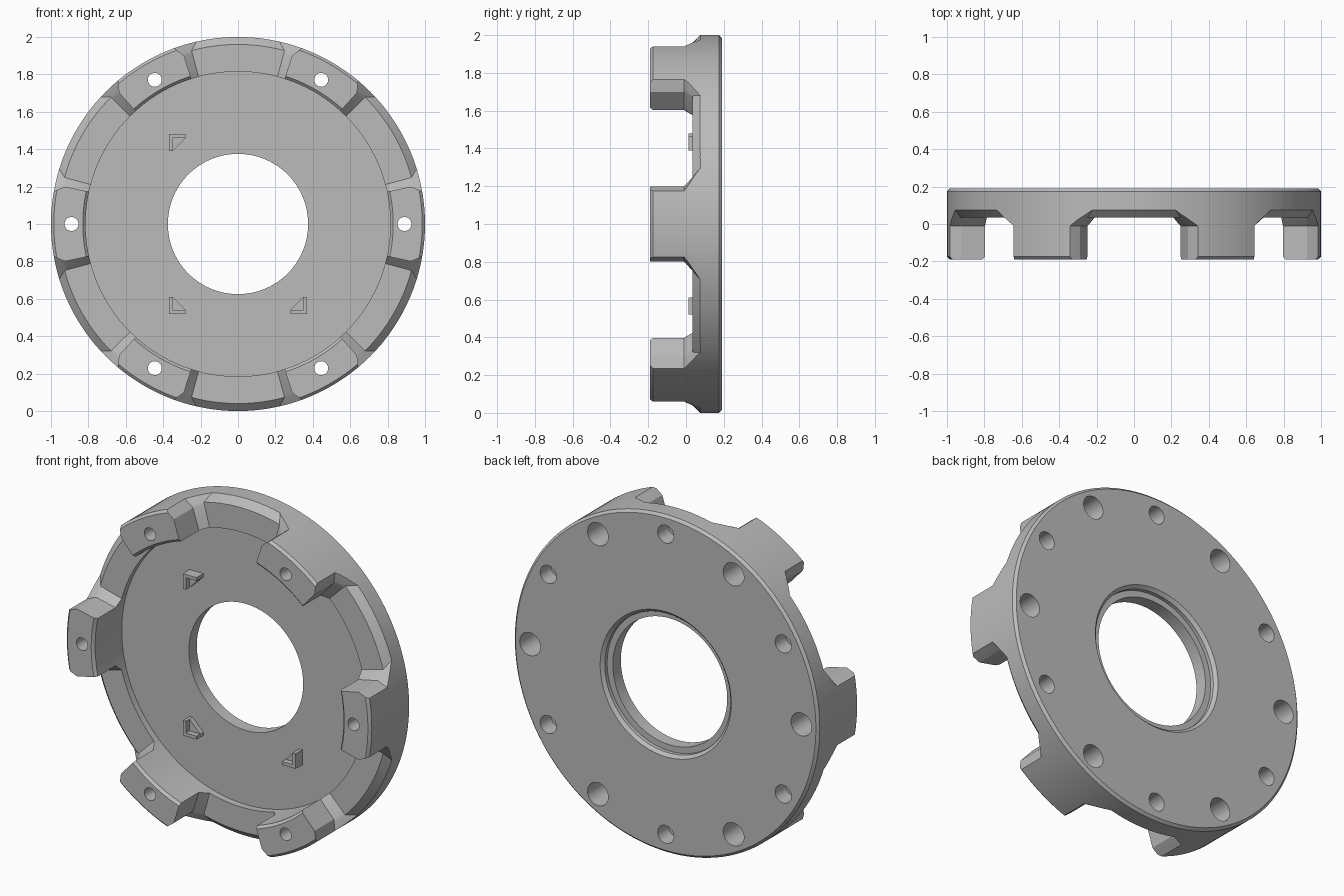
import bpy, bmesh, math
from mathutils import Matrix, Vector

if "Cube" in bpy.data.objects:
    bpy.data.objects.remove(bpy.data.objects["Cube"])

grey = bpy.data.materials.new("plain grey")
grey.use_nodes = True
grey.diffuse_color = (0.5, 0.5, 0.5, 1)
grey.node_tree.nodes["Principled BSDF"].inputs["Base Color"].default_value = (0.5, 0.5, 0.5, 1)

BACK, FRONT, FLOOR, GAP_FLOOR = 0.19, -0.19, 0.075, 0.035
HOLE_RADIUS = 0.89


def polar(r, angle, y):
    """Point around the ring's axis, which runs along y through z = 1."""
    return Vector((r * math.cos(angle), y, 1 + r * math.sin(angle)))


def make_object(name, bm):
    bmesh.ops.remove_doubles(bm, verts=bm.verts, dist=1e-5)
    bmesh.ops.recalc_face_normals(bm, faces=bm.faces)
    mesh = bpy.data.meshes.new(name)
    bm.to_mesh(mesh)
    bm.free()
    mesh.materials.append(grey)
    obj = bpy.data.objects.new(name, mesh)
    bpy.context.collection.objects.link(obj)
    return obj


def lathe(bm, profile, steps, centre=Vector((0, 0, 0))):
    """Revolve a closed (radius, y) profile about the y axis."""
    rings = [[bm.verts.new(polar(r, math.tau * i / steps, y) + centre) for r, y in profile]
             for i in range(steps)]
    n = len(profile)
    for i in range(steps):
        a, b = rings[i], rings[(i + 1) % steps]
        for j in range(n):
            k = (j + 1) % n
            if profile[j][0] == 0 and profile[k][0] == 0:
                continue
            if profile[j][0] == 0:
                bm.faces.new((a[j], a[k], b[k]))
            elif profile[k][0] == 0:
                bm.faces.new((a[j], a[k], b[j]))
            else:
                bm.faces.new((a[j], a[k], b[k], b[j]))


def gap_cutter(bm, middle):
    """Sector with radial walls, sloped feet and a chamfered outer floor."""
    steps = 14
    sections = []
    for r in (0.75, 0.945, 0.96, 1.04):
        floor = GAP_FLOOR + max(0, r - 0.96)
        wall = math.radians(17.8 + max(0, r - 0.945) * 38)
        foot = math.radians(15) - (floor - GAP_FLOOR) * 0.9
        points = [(-wall, -0.3), (-wall, -0.01)]
        points += [(foot * (2 * i / steps - 1), floor) for i in range(steps + 1)]
        points += [(wall, -0.01), (wall, -0.3)]
        points += [(-foot * (2 * i / steps - 1), -0.3) for i in range(steps + 1)]
        sections.append([bm.verts.new(polar(r, middle + a, y)) for a, y in points])
    n = len(sections[0])
    for a, b in zip(sections, sections[1:]):
        for j in range(n):
            k = (j + 1) % n
            bm.faces.new((a[j], a[k], b[k], b[j]))
    # Close both ends with matching strips from floor to top
    for s in (sections[0], sections[-1]):
        lower, upper = s[2:steps + 3], s[steps + 5:][::-1]
        for i in range(steps):
            bm.faces.new((lower[i], lower[i + 1], upper[i + 1], upper[i]))
        bm.faces.new((s[0], s[1], lower[0], upper[0]))
        bm.faces.new((lower[-1], s[steps + 3], s[steps + 4], upper[-1]))


# Flange body: recessed plate, tall rim and stepped centre bore
bm = bmesh.new()
lathe(bm, [(0.375, FLOOR), (0.815, FLOOR), (0.815, FRONT + 0.015), (0.83, FRONT),
           (0.985, FRONT), (1.0, FRONT + 0.015), (1.0, BACK - 0.015), (0.985, BACK),
           (0.43, BACK), (0.412, BACK - 0.018), (0.412, BACK - 0.04),
           (0.375, BACK - 0.04)], 144)
flange = make_object("flange", bm)

# Cutters: six gaps between the blocks, and the bolt holes
gaps = bmesh.new()
holes = bmesh.new()
through = [(0, -0.3), (0.037, -0.3), (0.037, -0.05), (0.068, -0.05), (0.068, 0.3), (0, 0.3)]
blind = [(0, 0.09), (0.053, 0.09), (0.053, 0.3), (0, 0.3)]
for i in range(6):
    angle = math.radians(60 * i)
    half = math.radians(30)
    gap_cutter(gaps, angle + half)
    lathe(holes, through, 32, polar(HOLE_RADIUS, angle, 0) - Vector((0, 0, 1)))
    lathe(holes, blind, 32, polar(HOLE_RADIUS, angle + half, 0) - Vector((0, 0, 1)))

for cutter in (make_object("gap_cutter", gaps), make_object("hole_cutter", holes)):
    cutter.hide_render = True
    mod = flange.modifiers.new("cut", "BOOLEAN")
    mod.operation = "DIFFERENCE"
    mod.solver = "EXACT"
    mod.object = cutter
    bpy.context.view_layer.objects.active = flange
    bpy.ops.object.modifier_apply(modifier=mod.name)
    bpy.data.objects.remove(cutter)

bpy.ops.object.select_all(action="DESELECT")
flange.select_set(True)
bpy.context.view_layer.objects.active = flange
bpy.ops.object.shade_smooth_by_angle(angle=math.radians(25))


def prism(bm, outline, top, sx, sz):
    """Extrude an (x, z) outline from the plate floor towards the front."""
    verts = [bm.verts.new((sx * x, FLOOR + 0.005, 1 + sz * z)) for x, z in outline]
    face = bm.faces.new(verts)
    moved = bmesh.ops.extrude_face_region(bm, geom=[face])["geom"]
    bmesh.ops.translate(bm, vec=(0, top - FLOOR - 0.005, 0),
                        verts=[v for v in moved if isinstance(v, bmesh.types.BMVert)])


# Corner locating tabs: raised L walls with a lower triangular web
wall = [(0.37, 0.48), (0.28, 0.48), (0.28, 0.46), (0.35, 0.46), (0.35, 0.39), (0.37, 0.39)]
web = [(0.35, 0.46), (0.28, 0.46), (0.35, 0.39)]
for name, sx, sz in (("upper_right", -1, 1), ("lower_right", -1, -1), ("lower_left", 1, -1)):
    for part, outline, top in (("tab", wall, 0.012), ("tab_web", web, 0.045)):
        bm = bmesh.new()
        prism(bm, outline, top, sx, sz)
        make_object(f"{name}_{part}", bm)
